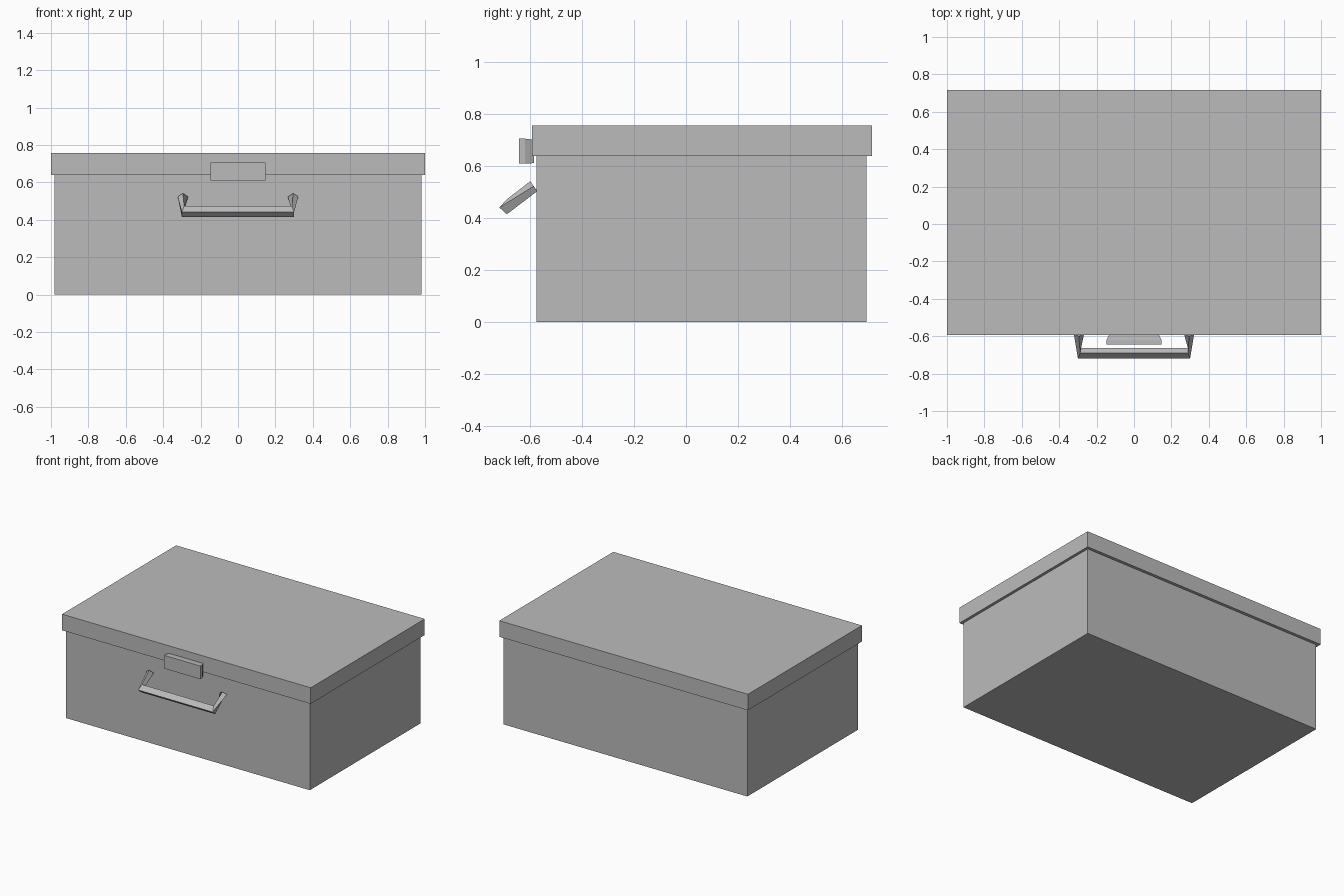
import bpy

default = bpy.data.objects.get("Cube")
if default:
    bpy.data.objects.remove(default, do_unlink=True)

grey = bpy.data.materials.new("plain grey")
grey.use_nodes = True
colour = (0.5, 0.5, 0.5, 1)
grey.diffuse_color = colour
grey.node_tree.nodes["Principled BSDF"].inputs["Base Color"].default_value = colour


def loft(name, rings):
    """Join four-cornered rings into a closed, flat-faced solid."""
    verts = [p for ring in rings for p in ring]
    faces = [(3, 2, 1, 0), tuple(range(len(verts) - 4, len(verts)))]
    for r in range(len(rings) - 1):
        for i in range(4):
            a, b = r * 4 + i, r * 4 + (i + 1) % 4
            faces.append((a, b, b + 4, a + 4))
    mesh = bpy.data.meshes.new(name)
    mesh.from_pydata(verts, [], faces)
    mesh.materials.append(grey)
    obj = bpy.data.objects.new(name, mesh)
    bpy.context.collection.objects.link(obj)
    return obj


def upright(half_x, y, z0, z1):
    """Rectangle facing the front at depth y."""
    return [(-half_x, y, z0), (half_x, y, z0), (half_x, y, z1), (-half_x, y, z1)]


# Box body and overhanging lid
loft("box_body", [upright(0.98, y, 0, 0.65) for y in (0.695, -0.575)])
loft("lid", [upright(1.0, y, 0.64, 0.757) for y in (0.717, -0.593)])

# Clasp, tapering slightly towards the lid
loft("clasp", [upright(0.13, -0.585, 0.612, 0.702),
               upright(0.147, -0.62, 0.61, 0.706),
               upright(0.147, -0.643, 0.61, 0.706)])


# Handle: diamond-ended arms twisting into a square cross bar
def arm_root(side):
    return [(side * 0.295, -0.6, 0.542), (side * 0.322, -0.587, 0.523),
            (side * 0.295, -0.573, 0.504), (side * 0.267, -0.587, 0.523)]


def bar_corner(side):
    return [(side * 0.288, -0.69, 0.473), (side * 0.3, -0.719, 0.441),
            (side * 0.3, -0.69, 0.415), (side * 0.288, -0.662, 0.444)]


loft("handle", [arm_root(-1), bar_corner(-1), bar_corner(1), arm_root(1)])
